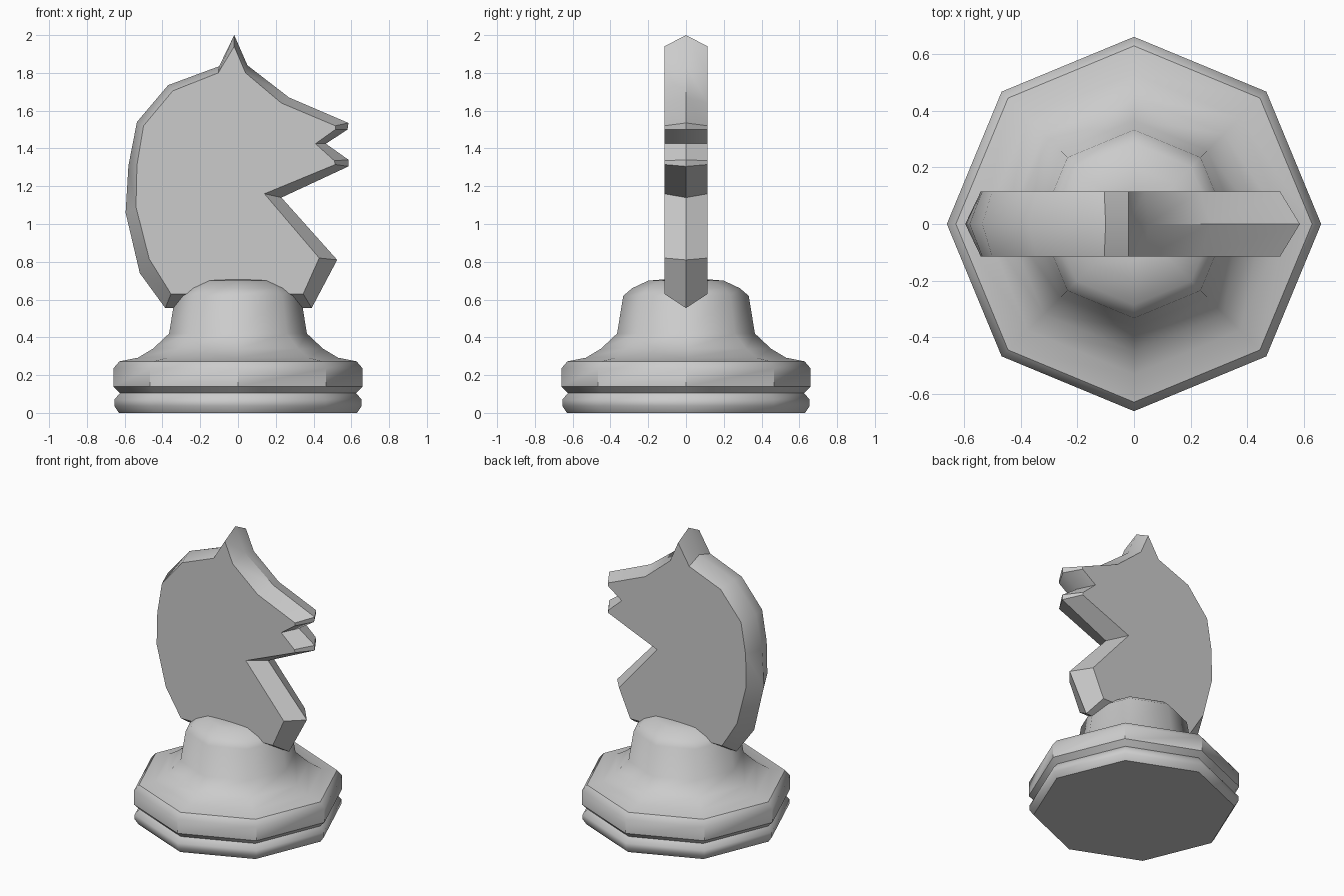
import bpy
import bmesh
from math import cos, sin, radians, tau

default_cube = bpy.data.objects.get("Cube")
if default_cube:
    bpy.data.objects.remove(default_cube, do_unlink=True)


def make_material(name, color):
    material = bpy.data.materials.new(name)
    material.use_nodes = True
    material.diffuse_color = color
    material.node_tree.nodes["Principled BSDF"].inputs["Base Color"].default_value = color
    return material


def loft(name, rings, material):
    """Join a stack of closed rings into a solid and cap both ends."""
    bm = bmesh.new()
    loops = [[bm.verts.new(point) for point in ring] for ring in rings]
    for lower, upper in zip(loops, loops[1:]):
        count = len(lower)
        for i in range(count):
            j = (i + 1) % count
            bm.faces.new((lower[i], lower[j], upper[j], upper[i]))
    bm.faces.new(loops[0])
    bm.faces.new(loops[-1])
    bmesh.ops.recalc_face_normals(bm, faces=bm.faces[:])

    mesh = bpy.data.meshes.new(name)
    bm.to_mesh(mesh)
    bm.free()
    mesh.materials.append(material)
    obj = bpy.data.objects.new(name, mesh)
    bpy.context.collection.objects.link(obj)

    # Soft shading on gentle bends, crisp edges on the facets
    bpy.ops.object.select_all(action='DESELECT')
    obj.select_set(True)
    bpy.context.view_layer.objects.active = obj
    bpy.ops.object.shade_smooth_by_angle(angle=radians(40))
    return obj


def octagon(radius, z, sides=8):
    return [(radius * cos(tau * i / sides), radius * sin(tau * i / sides), z)
            for i in range(sides)]


grey = make_material("light grey", (0.6, 0.6, 0.6, 1.0))

# Turned pedestal: grooved foot, flared collar, domed top (radius, height)
pedestal_profile = [
    (.63, 0), (.655, .037), (.655, .07), (.625, .105), (.66, .14),
    (.66, .235), (.628, .273), (.53, .292), (.45, .34), (.365, .42),
    (.332, .62), (.285, .66), (.2, .7), (.13, .706),
]
loft("pedestal", [octagon(r, z) for r, z in pedestal_profile], grey)

# Horse head: each row pairs the outer ridge point with its flat-side point
head_outline = [
    ((-.02, 2), (-.02, 1.94)),         # ear tip
    ((.05, 1.84), (.04, 1.8)),
    ((.27, 1.67), (.23, 1.64)),        # forehead
    ((.585, 1.535), (.515, 1.52)),     # nose
    ((.58, 1.5), (.515, 1.5)),
    ((.465, 1.425), (.41, 1.425)),     # mouth corner
    ((.585, 1.34), (.51, 1.335)),
    ((.585, 1.305), (.515, 1.315)),    # chin
    ((.23, 1.14), (.14, 1.16)),        # throat
    ((.525, .81), (.43, .82)),         # chest
    ((.39, .555), (.345, .63)),
    ((-.385, .555), (-.355, .63)),     # neck base
    ((-.52, .74), (-.47, .815)),
    ((-.595, 1.06), (-.54, 1.09)),     # mane
    ((-.58, 1.31), (-.535, 1.31)),
    ((-.535, 1.54), (-.5, 1.52)),
    ((-.37, 1.735), (-.345, 1.705)),
    ((-.1, 1.835), (-.105, 1.8)),      # behind the ear
]
half_width = .115
ridge = [(x, 0, z) for (x, z), _ in head_outline]
right_side, left_side = ([(x, y, z) for _, (x, z) in head_outline]
                         for y in (-half_width, half_width))
loft("horse_head", [right_side, ridge, left_side], grey)
